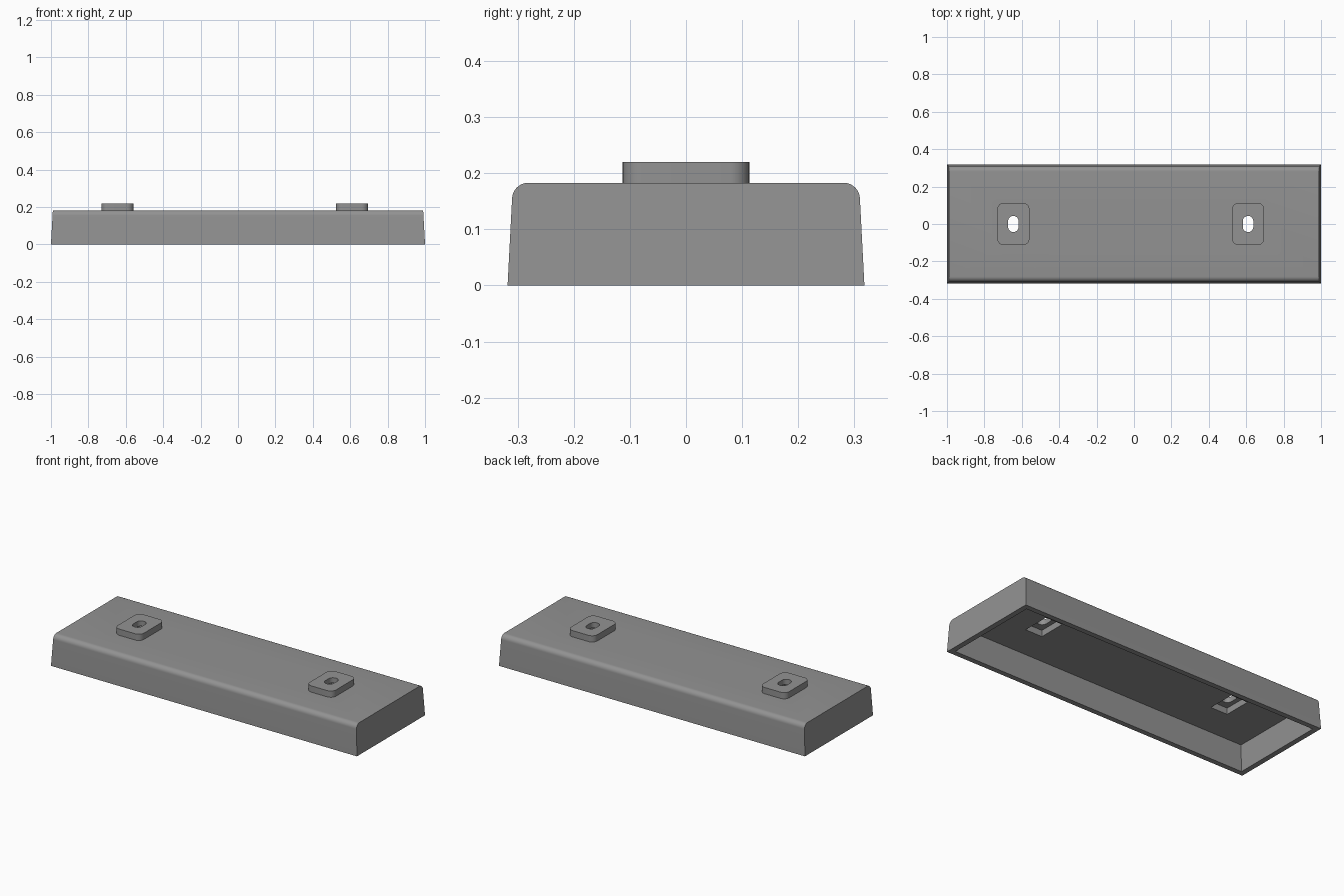
import bpy, math

if "Cube" in bpy.data.objects:
    bpy.data.objects.remove(bpy.data.objects["Cube"])

grey = bpy.data.materials.new("plain grey")
grey.diffuse_color = (0.29, 0.29, 0.29, 1)
grey.use_nodes = True
grey.node_tree.nodes["Principled BSDF"].inputs["Base Color"].default_value = grey.diffuse_color

HEIGHT, WALL = 0.183, 0.031


def loft(name, rings):
    """Closed solid through rings of equal point count."""
    n = len(rings[0])
    verts = [p for r in rings for p in r]
    faces = [tuple(range(n))[::-1], tuple(range(len(verts) - n, len(verts)))]
    for k in range(len(rings) - 1):
        for i in range(n):
            j = (i + 1) % n
            faces.append((k * n + i, k * n + j, (k + 1) * n + j, (k + 1) * n + i))
    me = bpy.data.meshes.new(name)
    me.from_pydata(verts, [], faces)
    me.materials.append(grey)
    ob = bpy.data.objects.new(name, me)
    bpy.context.collection.objects.link(ob)
    return ob


def rounded(cx, hx, hy, r, z, seg=8):
    """Rounded rectangle ring at height z."""
    ring = []
    for q, (sx, sy) in enumerate(((1, 1), (-1, 1), (-1, -1), (1, -1))):
        for s in range(seg + 1):
            a = math.pi / 2 * (q + s / seg)
            ring.append((cx + sx * (hx - r) + r * math.cos(a),
                         sy * (hy - r) + r * math.sin(a), z))
    return ring


def rect(cx, hx, hy, z):
    return [(cx + hx, hy, z), (cx - hx, hy, z), (cx - hx, -hy, z), (cx + hx, -hy, z)]


def combine(target, tool, operation):
    mod = target.modifiers.new(operation.lower(), 'BOOLEAN')
    mod.operation, mod.solver, mod.object = operation, 'EXACT', tool
    bpy.context.view_layer.objects.active = target
    bpy.ops.object.modifier_apply(modifier=mod.name)
    bpy.data.objects.remove(tool, do_unlink=True)


# Outer shell: drafted sides, rounded long top edges
R = 0.029
arc = [(0.281 + R * math.cos(a), HEIGHT - R + R * math.sin(a))
       for a in (math.pi / 2 * s / 8 for s in range(9))]
half = [(0.318, 0.0)] + arc
profile = half + [(-y, z) for y, z in reversed(half)]
cover = loft("cover", [[(s * (1 - 0.01 * z / HEIGHT), y, z) for y, z in profile]
                       for s in (-1, 1)])

# Raised mounting pads
PADS = (-0.645, 0.61)
for x in PADS:
    combine(cover, loft("pad", [rounded(x, 0.086, 0.113, 0.035, z)
                                for z in (0.165, 0.22)]), 'UNION')

# Open underside cavity
combine(cover, loft("cavity", [
    rect(0, 1.0 - WALL + 0.003, 0.318 - WALL + 0.003, -0.05),
    rect(0, 0.991 - WALL, 0.311 - WALL, HEIGHT - WALL)]), 'DIFFERENCE')

# Pocket under each pad and the slot through it
for x in PADS:
    combine(cover, loft("pocket", [rect(x, 0.055, 0.082, z)
                                   for z in (0.12, 0.22 - WALL)]), 'DIFFERENCE')
    combine(cover, loft("slot", [rounded(x, 0.028, 0.043, 0.0275, z)
                                 for z in (0.16, 0.26)]), 'DIFFERENCE')

bpy.ops.object.select_all(action='DESELECT')
cover.select_set(True)
bpy.context.view_layer.objects.active = cover
bpy.ops.object.shade_smooth_by_angle(angle=math.radians(30))
